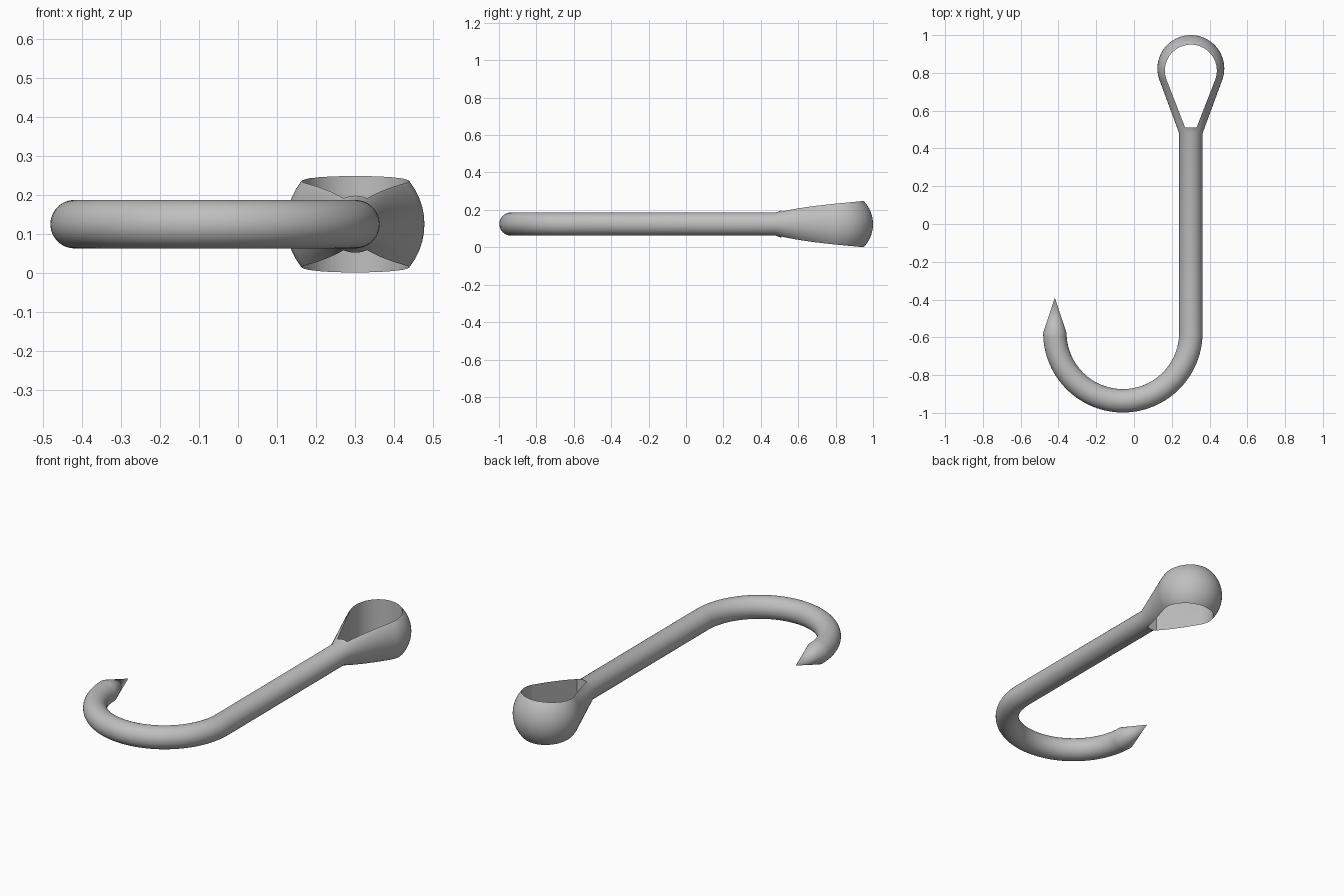
import bpy, bmesh
from math import sin, cos, pi, hypot, atan2, acos, radians
from mathutils import Vector

cube = bpy.data.objects.get("Cube")
if cube:
    bpy.data.objects.remove(cube, do_unlink=True)

SEGMENTS = 48
SHANK_X, MID_Z, WIRE = 0.301, 0.124, 0.062
BEND_X, BEND_Y, BEND_R = -0.059, -0.576, 0.36
EYE_Y, EYE_R, NECK_Y = 0.823, 0.177, 0.48
HOLE_Y, HOLE_R, SLOT_Y, SLOT_W = 0.812, 0.1375, 0.51, 0.03


def tangent_angle(center_y, radius, half_width, y):
    """Angle below the equator where a line from (half_width, y) touches a circle."""
    drop = center_y - y
    return atan2(drop, half_width) - acos(radius / hypot(half_width, drop))


def mesh_object(name, bm):
    bmesh.ops.recalc_face_normals(bm, faces=bm.faces)
    mesh = bpy.data.meshes.new(name)
    bm.to_mesh(mesh)
    bm.free()
    obj = bpy.data.objects.new(name, mesh)
    bpy.context.collection.objects.link(obj)
    return obj


# Stations along the hook: x, y, heading, radius
up = pi / 2
stations = [(BEND_X - BEND_R, -0.39, -up, 0)]
for i in range(49):
    a = pi + pi * i / 48
    stations.append((BEND_X + BEND_R * cos(a), BEND_Y + BEND_R * sin(a), a + up, WIRE))
stations.append((SHANK_X, NECK_Y, up, WIRE))

# Flared neck running tangent into the ball-shaped eye
start = -tangent_angle(EYE_Y, EYE_R, WIRE, NECK_Y)
for i in range(29):
    a = start + (up - start) * i / 28
    radius = EYE_R * cos(a) if i < 28 else 0
    stations.append((SHANK_X, EYE_Y + EYE_R * sin(a), up, radius))

# Sweep circular rings through the stations
bm = bmesh.new()
rings = []
for x, y, heading, radius in stations:
    center = Vector((x, y, MID_Z))
    side = Vector((sin(heading), -cos(heading), 0))
    if radius == 0:
        rings.append([bm.verts.new(center)] * SEGMENTS)
    else:
        rings.append([bm.verts.new(center + radius * (side * cos(t) + Vector((0, 0, sin(t)))))
                      for t in (2 * pi * k / SEGMENTS for k in range(SEGMENTS))])
for low, high in zip(rings, rings[1:]):
    for k in range(SEGMENTS):
        n = (k + 1) % SEGMENTS
        corners = dict.fromkeys((low[k], low[n], high[n], high[k]))
        bm.faces.new(list(corners))
hook = mesh_object("hook", bm)

# Teardrop cutter for the eye hole
bm = bmesh.new()
a0 = -tangent_angle(HOLE_Y, HOLE_R, SLOT_W, SLOT_Y)
outline = [(-SLOT_W, SLOT_Y), (SLOT_W, SLOT_Y)]
for i in range(49):
    a = a0 + (pi - 2 * a0) * i / 48
    outline.append((HOLE_R * cos(a), HOLE_Y + HOLE_R * sin(a)))
base = bm.faces.new([bm.verts.new((SHANK_X + x, y, MID_Z - 0.4)) for x, y in outline])
extruded = bmesh.ops.extrude_face_region(bm, geom=[base])
bmesh.ops.translate(bm, vec=(0, 0, 0.8),
                    verts=[v for v in extruded["geom"] if isinstance(v, bmesh.types.BMVert)])
cutter = mesh_object("eye_hole_cutter", bm)
cutter.hide_render = True

# Steel material
steel = bpy.data.materials.new("grey steel")
steel.use_nodes = True
color = (0.52, 0.52, 0.52, 1)
steel.diffuse_color = color
steel.node_tree.nodes["Principled BSDF"].inputs["Base Color"].default_value = color
hook.data.materials.append(steel)
cutter.data.materials.append(steel)

# Cut the hole, then smooth the rounded surfaces
cut = hook.modifiers.new("eye_hole", "BOOLEAN")
cut.operation = "DIFFERENCE"
cut.solver = "EXACT"
cut.object = cutter
bpy.ops.object.select_all(action="DESELECT")
bpy.context.view_layer.objects.active = hook
hook.select_set(True)
bpy.ops.object.modifier_apply(modifier=cut.name)
bpy.data.objects.remove(cutter, do_unlink=True)
bpy.ops.object.shade_smooth_by_angle(angle=radians(30))
